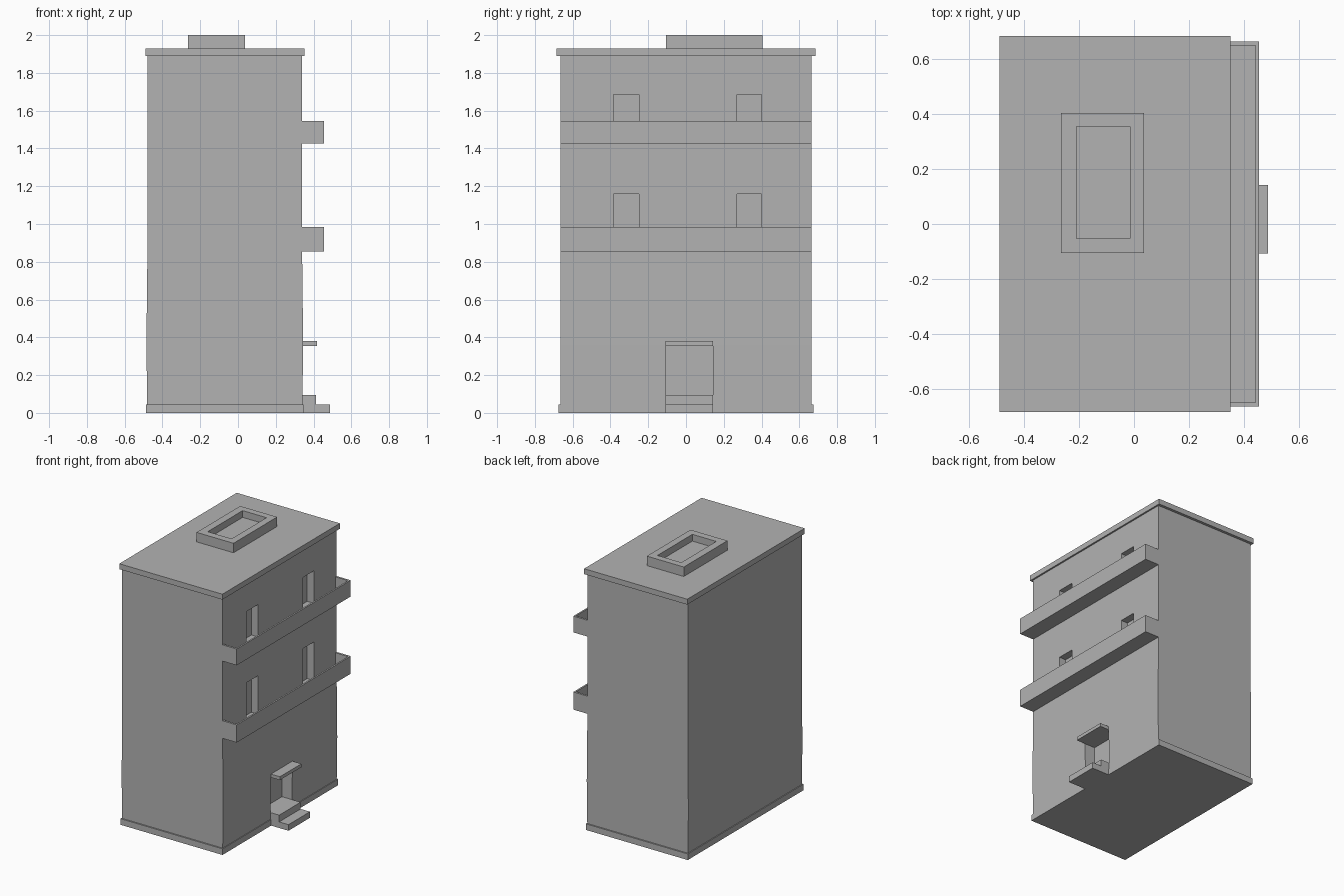
import bpy
import bmesh

default = bpy.data.objects.get("Cube")
if default:
    bpy.data.objects.remove(default, do_unlink=True)

grey = bpy.data.materials.new("plain grey")
grey.use_nodes = True
colour = (0.45, 0.45, 0.45, 1)
grey.diffuse_color = colour
grey.node_tree.nodes["Principled BSDF"].inputs["Base Color"].default_value = colour


def add_object(name, bm):
    bmesh.ops.recalc_face_normals(bm, faces=bm.faces[:])
    mesh = bpy.data.meshes.new(name)
    bm.to_mesh(mesh)
    bm.free()
    mesh.materials.append(grey)
    obj = bpy.data.objects.new(name, mesh)
    bpy.context.scene.collection.objects.link(obj)
    return obj


def box(name, x, y, z):
    """Box from three (low, high) ranges."""
    bm = bmesh.new()
    bmesh.ops.create_cube(bm, size=1)
    for v in bm.verts:
        v.co = [r[0] if c < 0 else r[1] for c, r in zip(v.co, (x, y, z))]
    return add_object(name, bm)


def extrude_along_y(name, profile, y):
    """Prism with an (x, z) profile."""
    bm = bmesh.new()
    face = bm.faces.new([bm.verts.new((px, y[0], pz)) for px, pz in profile])
    result = bmesh.ops.extrude_face_region(bm, geom=[face])
    for v in result["geom"]:
        if isinstance(v, bmesh.types.BMVert):
            v.co.y = y[1]
    return add_object(name, bm)


def cut(obj, cutters):
    """Subtract the cutters, bake the result and remove them."""
    for cutter in cutters:
        cutter.hide_render = True
        mod = obj.modifiers.new("opening", 'BOOLEAN')
        mod.operation = 'DIFFERENCE'
        mod.solver = 'EXACT'
        mod.object = cutter
    deps = bpy.context.evaluated_depsgraph_get()
    deps.update()
    mesh = bpy.data.meshes.new_from_object(obj.evaluated_get(deps))
    obj.modifiers.clear()
    obj.data = mesh
    for cutter in cutters:
        bpy.data.objects.remove(cutter, do_unlink=True)


# Main dimensions
LEFT, WALL = -0.48, 0.34
LENGTH = (-0.665, 0.665)
ENTRY = (-0.108, 0.142)
DOORS = [(-0.385, -0.25), (0.27, 0.40)]
FLOORS = [(0.855, 0.985, 1.16), (1.425, 1.545, 1.685)]  # base, rail top, door top
SLAB = 0.02

# Walls, very slightly bowed at entrance height
profile = [(LEFT, 0), (WALL, 0), (WALL + 0.005, 0.36), (WALL, 0.8), (WALL, 1.9),
           (LEFT, 1.9), (LEFT, 0.8), (LEFT - 0.005, 0.36)]
walls = extrude_along_y("walls", profile, LENGTH)

# Recessed entrance and balcony doorways
openings = [box("entrance_cutter", (WALL - 0.08, 0.6), ENTRY, (0.095, 0.355))]
for base, rail, top in FLOORS:
    for door in DOORS:
        openings.append(box("doorway_cutter", (WALL - 0.055, 0.6), door, (base + SLAB, top)))
cut(walls, openings)

# Plinth and roof slab
box("plinth", (-0.487, 0.346), (-0.675, 0.675), (0, 0.045))
box("roof_slab", (-0.49, 0.352), (-0.685, 0.685), (1.89, 1.93))

# Open rooftop surround
surround = box("roof_surround", (-0.265, 0.037), (-0.105, 0.404), (1.92, 2))
cut(surround, [box("surround_cutter", (-0.21, -0.015), (-0.053, 0.354), (1.95, 2.1))])

# Balconies with thin parapets
for name, (base, rail, top) in zip(("lower_balcony", "upper_balcony"), FLOORS):
    balcony = box(name, (WALL - 0.01, 0.455), LENGTH, (base, rail))
    hollow = box("balcony_cutter", (0.2, 0.443), (-0.65, 0.65), (base + SLAB, rail + 0.1))
    cut(balcony, [hollow])

# Entrance steps and canopy
box("lower_step", (0.3, 0.488), ENTRY, (0, 0.045))
box("upper_step", (0.3, 0.412), ENTRY, (0, 0.095))
box("canopy", (0.3, 0.418), ENTRY, (0.355, 0.38))
